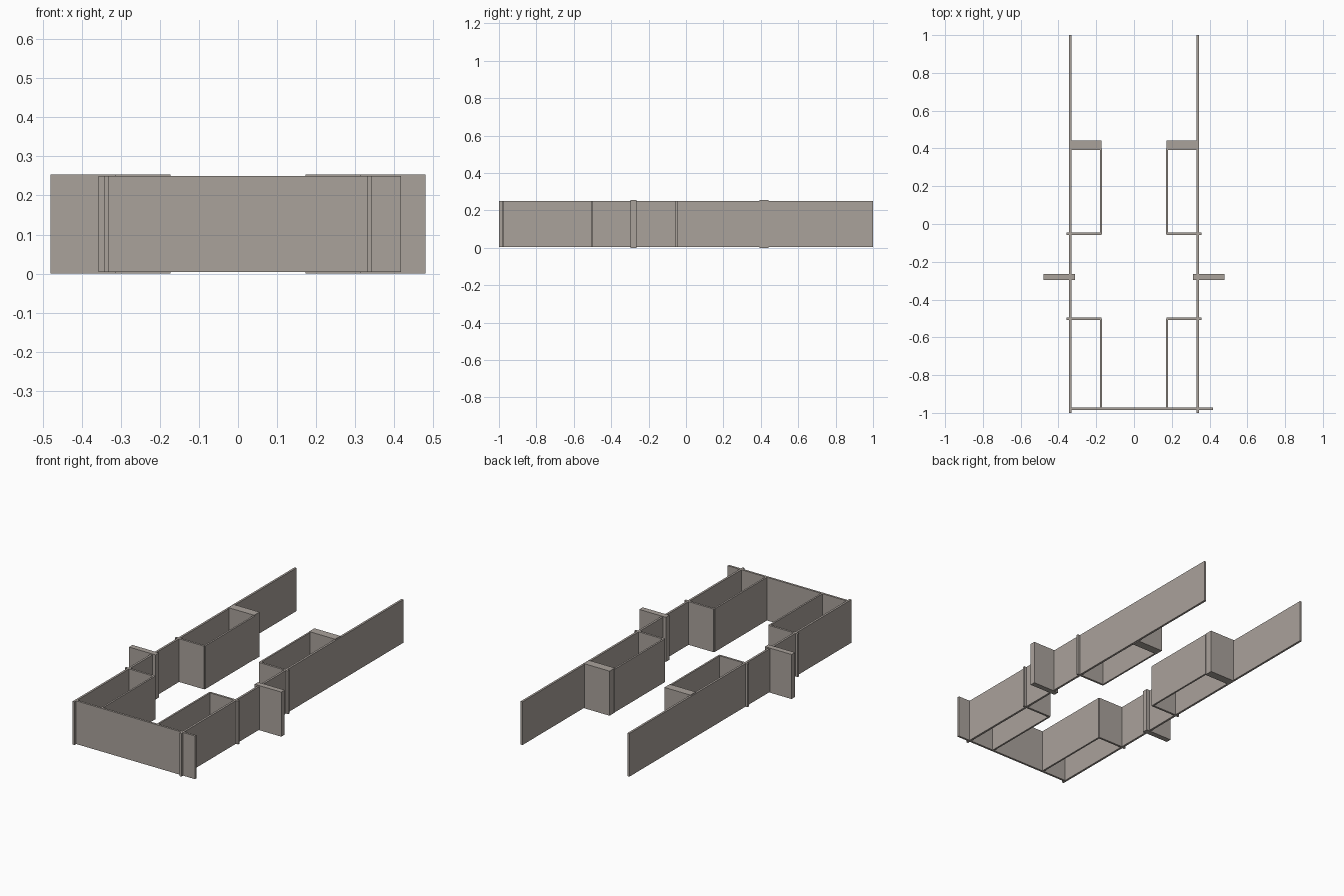
import bpy

if "Cube" in bpy.data.objects:
    bpy.data.objects.remove(bpy.data.objects["Cube"])

# One warm grey for the whole model
mat = bpy.data.materials.new("warm_grey")
mat.diffuse_color = (0.40, 0.36, 0.33, 1)
mat.use_nodes = True
mat.node_tree.nodes["Principled BSDF"].inputs["Base Color"].default_value = mat.diffuse_color

Z0, Z1 = 0.004, 0.25   # thin walls
T = 0.012              # wall thickness


def box(name, x0, x1, y0, y1, z0=Z0, z1=Z1):
    bpy.ops.mesh.primitive_cube_add(
        size=1, location=((x0 + x1) / 2, (y0 + y1) / 2, (z0 + z1) / 2))
    ob = bpy.context.object
    ob.name = name
    ob.scale = (abs(x1 - x0), abs(y1 - y0), z1 - z0)
    bpy.ops.object.transform_apply(location=False, rotation=False, scale=True)
    ob.data.materials.append(mat)


for side, s in (("left", -1), ("right", 1)):
    # Long outer wall
    box(side + "_long_wall", s * 0.331, s * 0.343, -1, 1)
    # Inner walls of the front and rear bays
    box(side + "_front_inner_wall", s * 0.170, s * 0.180, -0.978, -0.502)
    box(side + "_rear_inner_wall", s * 0.170, s * 0.180, -0.052, 0.40)
    # Cross walls poking slightly through the long wall
    for name, y in (("front", -0.502), ("rear", -0.052)):
        box(f"{side}_{name}_cross_wall", s * 0.173, s * 0.357, y - T / 2, y + T / 2)
    # Thick slabs, slightly taller than the walls
    box(side + "_rear_slab", s * 0.173, s * 0.337, 0.393, 0.441, 0, 0.254)
    box(side + "_outer_slab", s * 0.312, s * 0.48, -0.296, -0.265, 0, 0.254)

# Front wall, running past the right corner
box("front_wall", -0.339, 0.418, -0.978 - T / 2, -0.978 + T / 2)
